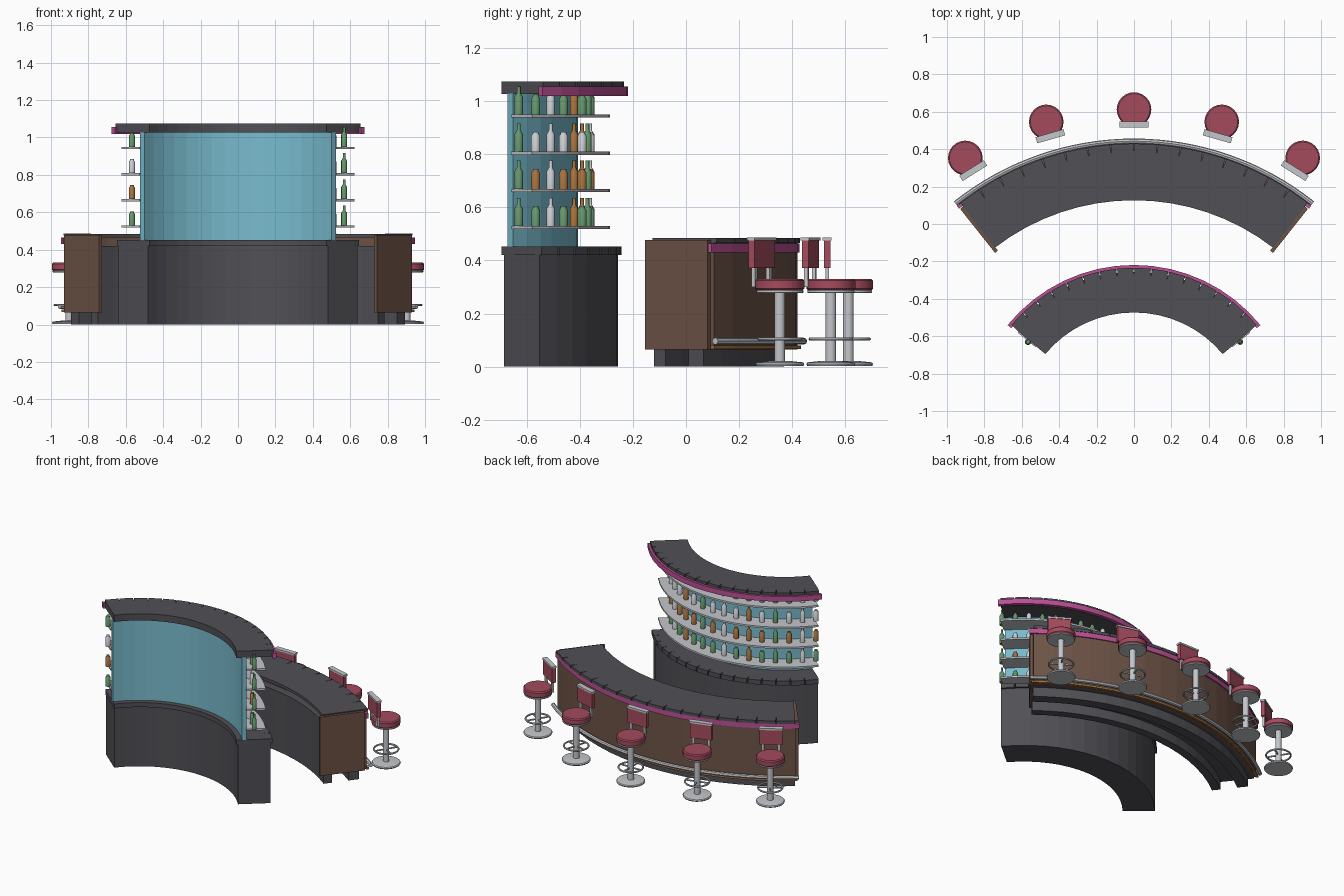
import bpy, bmesh, math
from mathutils import Matrix, Vector

cube = bpy.data.objects.get("Cube")
if cube:
    bpy.data.objects.remove(cube)

CY = -1.09        # shared centre of all the arcs
SEGS = 16


def material(name, rgb):
    m = bpy.data.materials.new(name)
    m.use_nodes = True
    m.diffuse_color = (*rgb, 1)
    m.node_tree.nodes["Principled BSDF"].inputs["Base Color"].default_value = (*rgb, 1)
    return m


charcoal = material("charcoal", (0.08, 0.08, 0.092))
wood = material("brown wood", (0.155, 0.088, 0.062))
blue = material("blue panel", (0.19, 0.5, 0.62))
pink = material("pink trim", (0.5, 0.08, 0.3))
red = material("red leather", (0.37, 0.07, 0.11))
steel = material("steel", (0.55, 0.57, 0.6))
green = material("green glass", (0.13, 0.31, 0.15))
amber = material("amber", (0.38, 0.17, 0.05))
clear = material("pale glass", (0.6, 0.62, 0.65))


def polar(r, deg, z=0.0):
    a = math.radians(deg)
    return Vector((r * math.sin(a), CY + r * math.cos(a), z))


def finish(name, bm, mat, smooth=False):
    bmesh.ops.recalc_face_normals(bm, faces=bm.faces)
    me = bpy.data.meshes.new(name)
    bm.to_mesh(me)
    bm.free()
    me.materials.append(mat)
    ob = bpy.data.objects.new(name, me)
    bpy.context.collection.objects.link(ob)
    if smooth:
        bpy.ops.object.select_all(action="DESELECT")
        ob.select_set(True)
        bpy.context.view_layer.objects.active = ob
        bpy.ops.object.shade_smooth_by_angle(angle=math.radians(40))
    return ob


def sweep(name, section, a0, a1, mat, segs=SEGS, smooth=False):
    """Sweep a closed (radius, z) section along an arc."""
    bm = bmesh.new()
    rings = []
    for i in range(segs + 1):
        a = a0 + (a1 - a0) * i / segs
        rings.append([bm.verts.new(polar(r, a, z)) for r, z in section])
    n = len(section)
    for p, q in zip(rings, rings[1:]):
        for k in range(n):
            bm.faces.new((p[k], p[(k + 1) % n], q[(k + 1) % n], q[k]))
    bm.faces.new(rings[0])
    bm.faces.new(rings[-1])
    return finish(name, bm, mat, smooth)


def arc(name, r0, r1, z0, z1, half, mat):
    return sweep(name, [(r0, z0), (r1, z0), (r1, z1), (r0, z1)], -half, half, mat)


def slab(name, r0, r1, z0, z1, half, mat):
    """Curved top made of planks with narrow notches at the outer edge."""
    bm = bmesh.new()
    step = 2 * half / SEGS
    rm = r0 + 0.82 * (r1 - r0)
    gap = math.degrees(0.004 / r1)
    for i in range(SEGS):
        a = -half + i * step
        b = a + step
        outline = [(r0, a), (rm, a), (r1, a + gap), (r1, b - gap), (rm, b), (r0, b)]
        face = bm.faces.new([bm.verts.new(polar(r, t, z0)) for r, t in outline])
        ext = bmesh.ops.extrude_face_region(bm, geom=[face])["geom"]
        bmesh.ops.translate(bm, vec=(0, 0, z1 - z0),
                            verts=[v for v in ext if isinstance(v, bmesh.types.BMVert)])
    return finish(name, bm, mat)


def lathe(name, profile, mat, sides=24):
    """Spin an (r, z) profile that starts and ends on the axis."""
    bm = bmesh.new()
    vs = [bm.verts.new((r, 0, z)) for r, z in profile]
    es = [bm.edges.new(e) for e in zip(vs, vs[1:])]
    bmesh.ops.spin(bm, geom=vs + es, cent=(0, 0, 0), axis=(0, 0, 1),
                   angle=2 * math.pi, steps=sides)
    bmesh.ops.remove_doubles(bm, verts=bm.verts, dist=1e-5)
    return finish(name, bm, mat, True)


def disc(name, r, z0, z1, mat, bevel=0.004):
    return lathe(name, [(0, z0), (r - bevel, z0), (r, z0 + bevel),
                        (r, z1 - bevel), (r - bevel, z1), (0, z1)], mat)


def boxes(name, items, mat):
    bm = bmesh.new()
    for centre, size in items:
        bmesh.ops.create_cube(bm, size=1, matrix=Matrix.Translation(centre)
                              @ Matrix.Diagonal((*size, 1)))
    return finish(name, bm, mat)


def copy_to(ob, r, deg, z=0.0):
    new = bpy.data.objects.new(ob.name, ob.data)
    bpy.context.collection.objects.link(new)
    new.location = polar(r, deg, z)
    new.rotation_euler.z = -math.radians(deg)


# Back bar: cabinet, worktop, curved panel, canopy
BACK = 50.2
arc("back_cabinet", 0.628, 0.834, 0, 0.42, BACK - 0.3, charcoal)
slab("back_worktop", 0.617, 0.847, 0.42, 0.452, BACK, charcoal)
arc("back_panel", 0.652, 0.683, 0.452, 1.03, BACK, blue)
slab("canopy", 0.617, 0.856, 1.028, 1.075, BACK, charcoal)
arc("canopy_trim", 0.846, 0.871, 1.02, 1.056, 50.9, pink)

# Shelves and bottles: tall bottles alternate with short jars
tall = [(0, 0), (0.016, 0), (0.016, 0.066), (0.007, 0.08), (0.007, 0.106), (0, 0.106)]
short = [(0, 0), (0.017, 0), (0.017, 0.06), (0.011, 0.068), (0.011, 0.075), (0, 0.075)]
glass = [green, clear, amber]
jar_glass = [green, amber, clear, green]
bottles = [lathe("bottle", tall, m, 10) for m in glass]
jars = [lathe("jar", short, m, 10) for m in glass]
for row in range(4):
    top = 0.53 + row * 0.14
    arc("shelf", 0.68, 0.804, top - 0.012, top, 50.7, steel)
    for i in range(16):
        if i % 2:
            ob = jars[glass.index(jar_glass[row])]
        else:
            ob = bottles[i // 2 % 3]
        copy_to(ob, 0.73, 51 - 6.8 * i, top)
for ob in bottles + jars:
    bpy.data.objects.remove(ob)

# Front bar counter
BAR = 37.7
slab("bar_top", 1.217, 1.52, 0.465, 0.485, BAR, charcoal)
arc("bar_front", 1.485, 1.51, 0.065, 0.466, BAR, wood)
arc("bar_trim", 1.5, 1.518, 0.43, 0.464, 38.6, pink)
arc("bar_inner_cabinet", 1.225, 1.28, 0, 0.42, BAR, charcoal)
arc("bar_plinth", 1.39, 1.46, 0, 0.066, BAR, charcoal)
arc("bar_floor", 1.25, 1.49, 0.066, 0.08, BAR, charcoal)
arc("bar_lip", 1.505, 1.524, 0.067, 0.08, 38.2, amber)
for side, a in (("right", -BAR), ("left", BAR)):
    end = a * 1.02
    sweep("bar_end_" + side, [(1.195, 0.065), (1.495, 0.065), (1.495, 0.478), (1.195, 0.478)],
          a * 0.995, end, wood, 1)

# Foot rail along the bar
tube = [(1.533 + 0.014 * math.cos(k * math.pi / 4), 0.096 + 0.013 * math.sin(k * math.pi / 4))
        for k in range(8)]
sweep("foot_rail", tube, -38.5, 38.5, steel, 32, True)


# Bar stool parts, built at the origin with the backrest towards -y
def foot_ring():
    bm = bmesh.new()
    rings = []
    for i in range(24):
        a = i * math.pi / 12
        ring = []
        for k in range(6):
            b = k * math.pi / 3
            r = 0.079 + 0.006 * math.cos(b)
            ring.append(bm.verts.new((r * math.cos(a), r * math.sin(a), 0.104 + 0.006 * math.sin(b))))
        rings.append(ring)
    for i in range(24):
        p, q = rings[i - 1], rings[i]
        for k in range(6):
            bm.faces.new((p[k - 1], p[k], q[k], q[k - 1]))
    return finish("stool_foot_ring", bm, steel, True)


stool = [
    lathe("stool_base", [(0, 0.003), (0.09, 0.003), (0.0925, 0.01), (0.088, 0.016),
                         (0.03, 0.022), (0, 0.022)], steel),
    disc("stool_post", 0.02, 0.02, 0.285, steel, 0.001),
    disc("stool_seat_rim", 0.089, 0.278, 0.288, steel, 0.002),
    disc("stool_seat", 0.0925, 0.287, 0.331, red, 0.007),
    foot_ring(),
    boxes("stool_spokes", [((0, 0, 0.104), (0.15, 0.008, 0.008)),
                           ((0, 0, 0.104), (0.008, 0.15, 0.008))], steel),
    boxes("stool_back_posts", [((s * 0.052, -0.08, 0.345), (0.018, 0.014, 0.09))
                               for s in (-1, 1)], steel),
    boxes("stool_backrest", [((0, -0.08, 0.424), (0.146, 0.025, 0.106))], red),
    boxes("stool_back_cap", [((0, -0.08, 0.481), (0.155, 0.034, 0.012))], steel),
]
for n in range(-2, 3):
    for part in stool:
        copy_to(part, 1.702, n * 16)
for part in stool:
    bpy.data.objects.remove(part)
